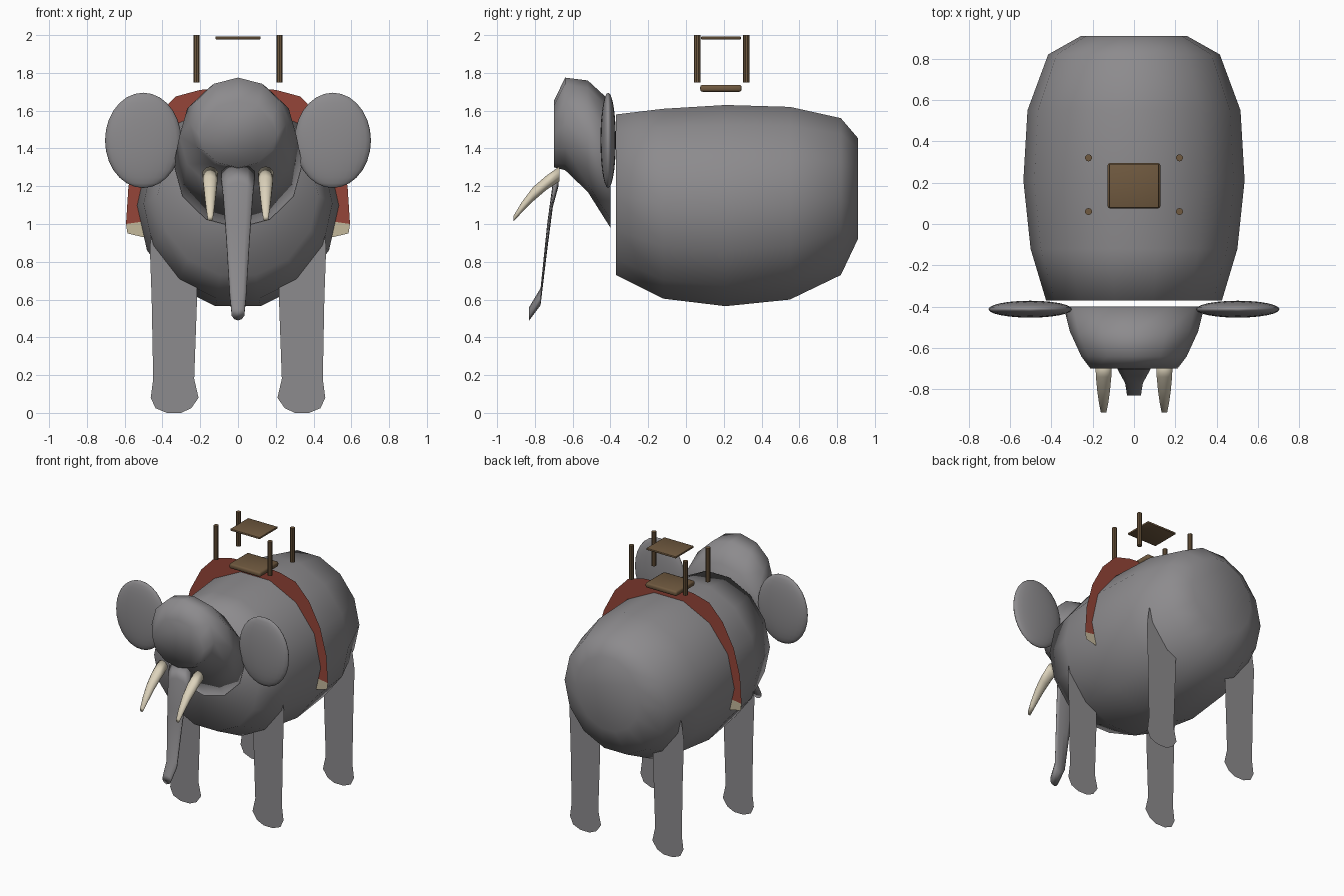
import bpy, bmesh, math

if "Cube" in bpy.data.objects:
    bpy.data.objects.remove(bpy.data.objects["Cube"])

def mat(name, col):
    m = bpy.data.materials.new(name)
    m.diffuse_color = (*col, 1)
    m.use_nodes = True
    m.node_tree.nodes["Principled BSDF"].inputs["Base Color"].default_value = m.diffuse_color
    return m

HIDE = mat("grey_hide", (0.265, 0.258, 0.268))
RED = mat("red_cloth", (0.30, 0.06, 0.04))
CREAM = mat("cream_trim", (0.55, 0.48, 0.33))
IVORY = mat("ivory", (0.72, 0.65, 0.50))
WOOD = mat("wood", (0.16, 0.10, 0.05))

def finish(name, bm, material=HIDE, smooth=None):
    bmesh.ops.recalc_face_normals(bm, faces=bm.faces[:])
    me = bpy.data.meshes.new(name)
    bm.to_mesh(me)
    bm.free()
    ob = bpy.data.objects.new(name, me)
    bpy.context.collection.objects.link(ob)
    me.materials.append(material)
    if smooth:
        bpy.ops.object.select_all(action='DESELECT')
        bpy.context.view_layer.objects.active = ob
        ob.select_set(True)
        bpy.ops.object.shade_smooth()
    return ob

def loft(name, sections, sides, cx=0, offset=0.0, material=HIDE):
    """Upright rings strung along y; each section is (y, bottom z, top z, half width)."""
    bm = bmesh.new()
    rings = []
    for y, z0, z1, w in sections:
        k = math.cos(offset * 2 * math.pi / sides)
        ring = []
        for i in range(sides):
            a = (i + offset) * 2 * math.pi / sides
            ring.append(bm.verts.new((cx + w * math.sin(a), y,
                                      (z0 + z1) / 2 + (z1 - z0) / 2 / k * math.cos(a))))
        rings.append(ring)
    for a, b in zip(rings, rings[1:]):
        for i in range(sides):
            j = (i + 1) % sides
            bm.faces.new((a[i], a[j], b[j], b[i]))
    bm.faces.new(rings[0])
    bm.faces.new(rings[-1])
    return finish(name, bm, material, True)

def card(name, pts, y, material=HIDE):
    """Flat upright panel at one y."""
    bm = bmesh.new()
    bm.faces.new([bm.verts.new((x, y, z)) for x, z in pts])
    return finish(name, bm, material)

# body and head
loft("body", [(-.37, .73, 1.58, .425), (-.12, .605, 1.61, .50), (.21, .565, 1.63, .535),
              (.55, .60, 1.62, .515), (.82, .73, 1.56, .415), (.91, .92, 1.455, .255)], 14, offset=.5)
loft("head", [(-.70, 1.30, 1.65, .21), (-.64, 1.285, 1.775, .255), (-.52, 1.17, 1.76, .31),
              (-.40, .98, 1.65, .34)], 12)

# trunk
loft("trunk", [(-.675, 1.20, 1.32, .095), (-.705, 1.09, 1.22, .082), (-.735, .86, 1.0, .065),
               (-.77, .57, .66, .045), (-.83, .49, .56, .035)], 10)

# flat leg outline: rounded foot, ankle, shoulder
LEG = [(-.035, 0), (.04, 0), (.10, .025), (.125, .08), (.112, .18), (.12, .6), (.13, .88),
       (.11, 1.02), (.04, 1.08), (-.05, 1.08), (-.11, 1.02), (-.125, .88),
       (-.12, .6), (-.105, .18), (-.128, .08), (-.09, .025)]

for s, side in ((-1, "left"), (1, "right")):
    # legs
    for y, end in ((-.13, "front"), (.69, "rear")):
        card(f"{end}_leg_{side}", [(s * (.337 + x), z) for x, z in LEG], y)
    # ears
    bm = bmesh.new()
    bmesh.ops.create_uvsphere(bm, u_segments=24, v_segments=14, radius=1)
    for v in bm.verts:
        v.co = (s * .502 + v.co.x * .202, -.412 + v.co.y * .041, 1.443 + v.co.z * .252)
    finish(f"ear_{side}", bm, HIDE, True)
    # tusks
    loft(f"tusk_{side}", [(-.67, 1.225, 1.305, .042), (-.74, 1.18, 1.255, .039),
                          (-.81, 1.12, 1.195, .032), (-.87, 1.06, 1.115, .023),
                          (-.912, 1.015, 1.045, .014)], 10, s * .147, material=IVORY)
    # cloth trim
    card(f"cloth_trim_{side}", [(s * x, z) for x, z in
         ((.455, .93), (.50, .93), (.585, .95), (.593, 1.0), (.455, 1.02))], .2, CREAM)

# saddle cloth: flat arch around the back
outer = [(.593, 1.0), (.58, 1.2), (.53, 1.39), (.44, 1.56), (.33, 1.675), (.2, 1.71), (0, 1.725)]
inner = [(.455, 1.02), (.45, 1.18), (.41, 1.32), (.34, 1.44), (.25, 1.53), (.15, 1.58), (0, 1.6)]
bm = bmesh.new()
arch = lambda p: p + [(-x, z) for x, z in p[-2::-1]]
o, n = ([bm.verts.new((x, .2, z)) for x, z in arch(p)] for p in (outer, inner))
for i in range(len(o) - 1):
    bm.faces.new((o[i], o[i + 1], n[i + 1], n[i]))
finish("saddle_cloth", bm, RED)

# seat and canopy boards
def board(name, z0, z1, w, d, bevel):
    bm = bmesh.new()
    bmesh.ops.create_cube(bm, size=1)
    for v in bm.verts:
        v.co = (v.co.x * w, .185 + v.co.y * d, (z0 + z1) / 2 + v.co.z * (z1 - z0))
    bmesh.ops.bevel(bm, geom=bm.edges[:], offset=bevel, segments=2, profile=.5, affect='EDGES')
    finish(name, bm, WOOD, True)

board("seat", 1.70, 1.737, .255, .22, .012)
board("canopy", 1.978, 1.992, .24, .21, .003)

# posts
for x in (-.22, .22):
    for y in (.06, .32):
        bm = bmesh.new()
        bmesh.ops.create_cone(bm, cap_ends=True, segments=10, radius1=.017, radius2=.017, depth=.25)
        bmesh.ops.translate(bm, verts=bm.verts[:], vec=(x, y, 1.875))
        finish(f"post_{'left' if x < 0 else 'right'}_{'front' if y < .2 else 'rear'}", bm, WOOD)
